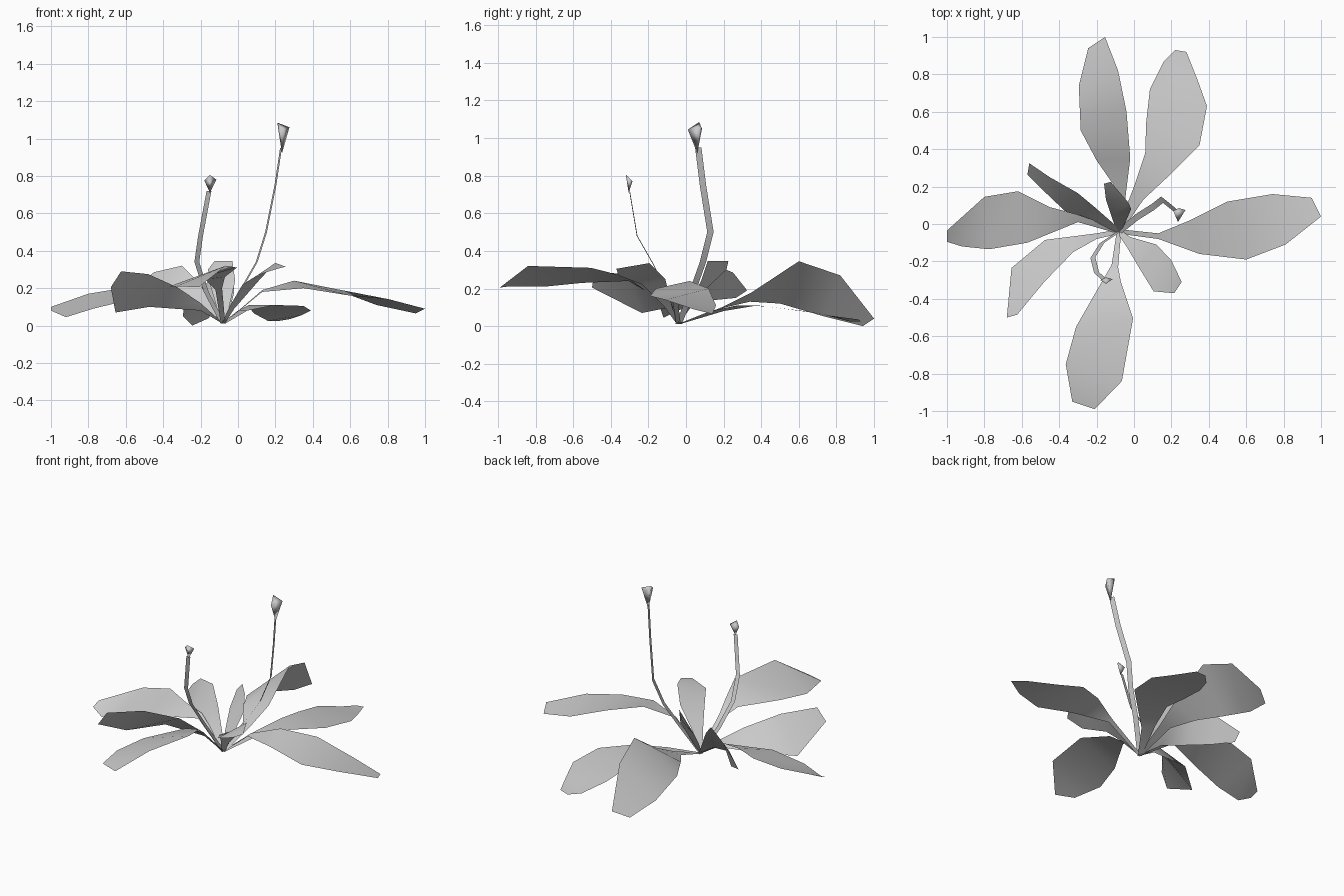
import bpy
import bmesh
from mathutils import Vector

# Remove the default cube only
cube = bpy.data.objects.get("Cube")
if cube:
    bpy.data.objects.remove(cube, do_unlink=True)

# Single matte grey for the whole plant
grey = bpy.data.materials.new("plain_grey")
grey.use_nodes = True
grey.diffuse_color = (0.6, 0.6, 0.6, 1)
grey.node_tree.nodes["Principled BSDF"].inputs["Base Color"].default_value = (0.6, 0.6, 0.6, 1)

ROOT = Vector((-0.08, -0.04, 0.01))  # where every leaf and stem meets


def finish(name, bm):
    """Turn a bmesh into a smooth shaded object."""
    for face in bm.faces:
        face.smooth = True
    mesh = bpy.data.meshes.new(name)
    bm.to_mesh(mesh)
    bm.free()
    mesh.materials.append(grey)
    obj = bpy.data.objects.new(name, mesh)
    bpy.context.scene.collection.objects.link(obj)
    return obj


def strip(name, left, right):
    """Loft a single-sided sheet between two edge rails."""
    bm = bmesh.new()
    rows = [(bm.verts.new(a), bm.verts.new(b)) for a, b in zip(left, right)]
    for (a, b), (c, d) in zip(rows, rows[1:]):
        bm.faces.new((a, b, d, c))
    return finish(name, bm)


def leaf(name, left, right, root_width=0.012):
    """Blade with a narrow stalk that starts at the root."""
    heading = Vector(left[0]) + Vector(right[0]) - 2 * ROOT
    side = Vector((-heading.y, heading.x, 0)).normalized() * root_width
    strip(name, [ROOT + side] + left, [ROOT - side] + right)


def stem(name, path, side):
    """Thin flat ribbon that follows a path up from the root."""
    side = Vector(side)
    points = [ROOT] + [Vector(p) for p in path]
    strip(name, [p + side for p in points], [p - side for p in points])


def bud(name, points):
    """Small faceted bud wrapped around a few points."""
    bm = bmesh.new()
    for p in points:
        bm.verts.new(p)
    bmesh.ops.convex_hull(bm, input=bm.verts[:])
    bmesh.ops.recalc_face_normals(bm, faces=bm.faces[:])
    finish(name, bm)


# Long blades, each given by its left and right edge
leaf("left_leaf",
     [(.13, -.05, .19), (.3, .02, .24), (.5, .12, .2), (.74, .16, .11), (.95, .14, .065)],
     [(.13, -.08, .18), (.35, -.16, .2), (.6, -.19, .16), (.81, -.11, .14), (1, .04, .09)])

leaf("back_left_leaf",
     [(0, .2, .08), (.06, .38, .11), (.065, .54, .09), (.085, .72, .065), (.16, .87, .025), (.22, .93, .025)],
     [(.05, .13, .08), (.2, .27, .11), (.35, .42, .105), (.39, .63, .08), (.34, .77, .055), (.28, .92, .035)])

leaf("back_leaf",
     [(-.11, .21, .1), (-.2, .34, .13), (-.285, .5, .12), (-.295, .74, .05), (-.245, .94, 0)],
     [(-.04, .19, .1), (-.02, .35, .18), (-.04, .6, .345), (-.085, .82, .27), (-.155, 1, .04)])

leaf("right_leaf",
     [(-.3, .01, .15), (-.57, -.1, .14), (-.775, -.135, .09), (-.92, -.12, .045), (-1, -.095, .08)],
     [(-.3, .05, .17), (-.45, .09, .19), (-.62, .175, .2), (-.8, .145, .17), (-1, -.035, .1)])

leaf("front_right_leaf",
     [(-.2, -.08, .12), (-.325, -.15, .205), (-.48, -.31, .275), (-.625, -.485, .29)],
     [(-.2, -.05, .08), (-.475, -.085, .1), (-.655, -.235, .07), (-.68, -.5, .205)])

leaf("front_leaf",
     [(-.085, -.23, .2), (-.07, -.31, .26), (-.005, -.505, .31), (-.065, -.84, .32), (-.21, -.99, .205)],
     [(-.12, -.22, .19), (-.17, -.305, .24), (-.31, -.55, .23), (-.365, -.75, .21), (-.33, -.95, .21)])

# Short upright blades around the heart of the plant
leaf("front_left_leaf",
     [(-.02, -.07, .09), (.12, -.11, .25), (.2, -.195, .335), (.255, -.31, .315)],
     [(-.04, -.12, .11), (.025, -.23, .22), (.105, -.36, .27), (.215, -.37, .305)])

leaf("back_right_leaf",
     [(-.2, .01, .1), (-.37, .07, .14), (-.47, .165, .14), (-.57, .265, .15)],
     [(-.21, .09, .23), (-.3, .165, .32), (-.45, .25, .285), (-.56, .325, .19)])

leaf("inner_leaf",
     [(-.12, .04, .12), (-.15, .13, .22), (-.16, .215, .3)],
     [(-.015, .08, .24), (-.03, .115, .345), (-.125, .225, .345)])

# Two flower stems, each with a bud at the end
stem("tall_stem",
     [(.02, .04, .2), (.1, .09, .34), (.15, .13, .5), (.2, .09, .75), (.23, .065, .95)],
     (.005, -.017, 0))
bud("tall_bud",
    [(.235, .06, .92), (.21, .07, 1.085), (.275, .075, 1.06), (.235, .01, 1.045), (.24, .085, 1.05)])

stem("short_stem",
     [(-.17, -.1, .18), (-.22, -.18, .34), (-.2, -.26, .48), (-.155, -.3, .72)],
     (.013, .002, 0))
bud("short_bud",
    [(-.15, -.305, .71), (-.18, -.3, .775), (-.115, -.295, .78), (-.15, -.32, .805), (-.15, -.285, .77)])
